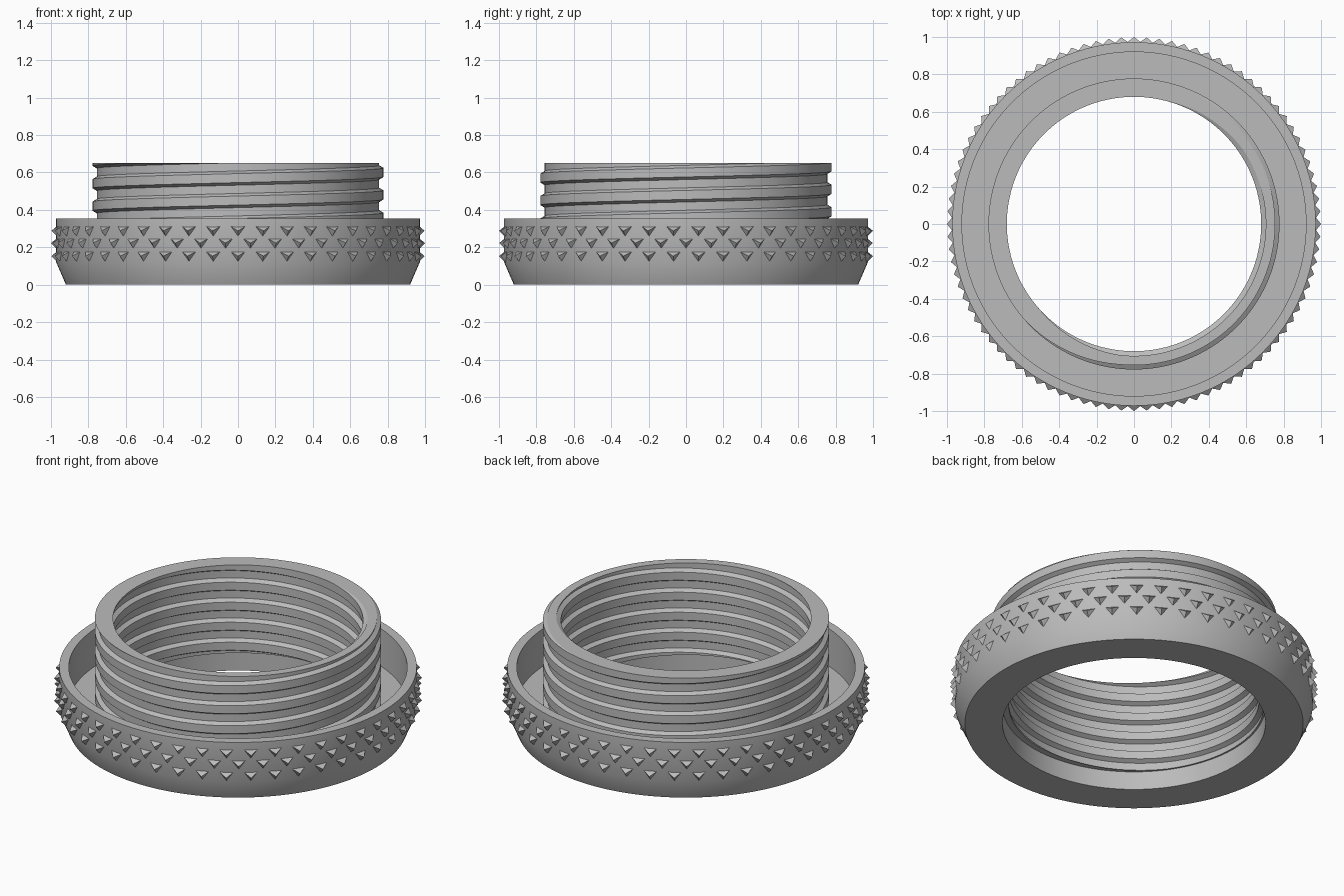
import bpy, bmesh, math

if "Cube" in bpy.data.objects:
    bpy.data.objects.remove(bpy.data.objects["Cube"])

SEG = 144
PITCH = 0.12
TOP = 0.65

metal = bpy.data.materials.new("plain_grey")
metal.diffuse_color = (0.5, 0.5, 0.5, 1)
metal.use_nodes = True
metal.node_tree.nodes["Principled BSDF"].inputs["Base Color"].default_value = metal.diffuse_color


def finish(name, bm, smooth):
    bmesh.ops.recalc_face_normals(bm, faces=bm.faces[:])
    mesh = bpy.data.meshes.new(name)
    bm.to_mesh(mesh)
    bm.free()
    obj = bpy.data.objects.new(name, mesh)
    bpy.context.collection.objects.link(obj)
    mesh.materials.append(metal)
    if smooth:
        bpy.ops.object.select_all(action='DESELECT')
        obj.select_set(True)
        bpy.context.view_layer.objects.active = obj
        bpy.ops.object.shade_smooth_by_angle(angle=math.radians(25))
    return obj


def thread_radius(z, shift, root, crest):
    # trapezoid thread: flat crest, sloped flanks, flat root
    d = abs((z - 0.60 - shift + PITCH / 2) % PITCH - PITCH / 2)
    t = min(1, max(0, (0.038 - d) / 0.014))
    return root + (crest - root) * t


def thread_column(shift, z0, z1, root, crest):
    # helix section from bottom to top, clamped to the flat ends
    pts = []
    for turn in range(-7, 3):
        for off in (-0.038, -0.024, 0.024, 0.038):
            z = min(z1, max(z0, 0.60 + shift + turn * PITCH + off))
            pts.append((thread_radius(z, shift, root, crest), z))
    return pts


# Threaded collar and cupped outer ring, swept as one cross-section
bm = bmesh.new()
columns = []
for i in range(SEG + 1):
    a = 2 * math.pi * i / SEG
    shift = PITCH * i / SEG
    section = [(0.715, 0), (0.715, 0.11)]
    section += thread_column(shift, 0.11, TOP, 0.705, 0.68)
    section += thread_column(shift, 0.13, TOP, 0.755, 0.778)[::-1]
    section += [(0.92, 0.13), (0.92, 0.355), (0.972, 0.355),
                (0.972, 0.12), (0.92, 0)]
    columns.append([bm.verts.new((r * math.cos(a), r * math.sin(a), z))
                    for r, z in section])
for c, d in zip(columns, columns[1:]):
    for k in range(len(c)):
        j = (k + 1) % len(c)
        bm.faces.new((c[k], d[k], d[j], c[j]))
bmesh.ops.remove_doubles(bm, verts=bm.verts[:], dist=0.00005)
bmesh.ops.dissolve_degenerate(bm, edges=bm.edges[:], dist=0.00005)
finish("threaded_ring", bm, True)

# Grip studs: three staggered rows of three-sided points
STUDS = 46
bm = bmesh.new()
for row, z in enumerate((0.29, 0.225, 0.155)):
    for i in range(STUDS):
        a = -math.pi / 2 + 2 * math.pi * (i + 0.5 * (row % 2)) / STUDS

        def point(r, side, up):
            return bm.verts.new((r * math.cos(a) - side * math.sin(a),
                                 r * math.sin(a) + side * math.cos(a), z + up))
        left = point(0.966, -0.043, 0.024)
        right = point(0.966, 0.043, 0.024)
        low = point(0.966, 0, -0.036)
        tip = point(1.0, 0, -0.002)
        for face in ((left, right, tip), (right, low, tip),
                     (low, left, tip), (left, low, right)):
            bm.faces.new(face)
finish("grip_studs", bm, False)
